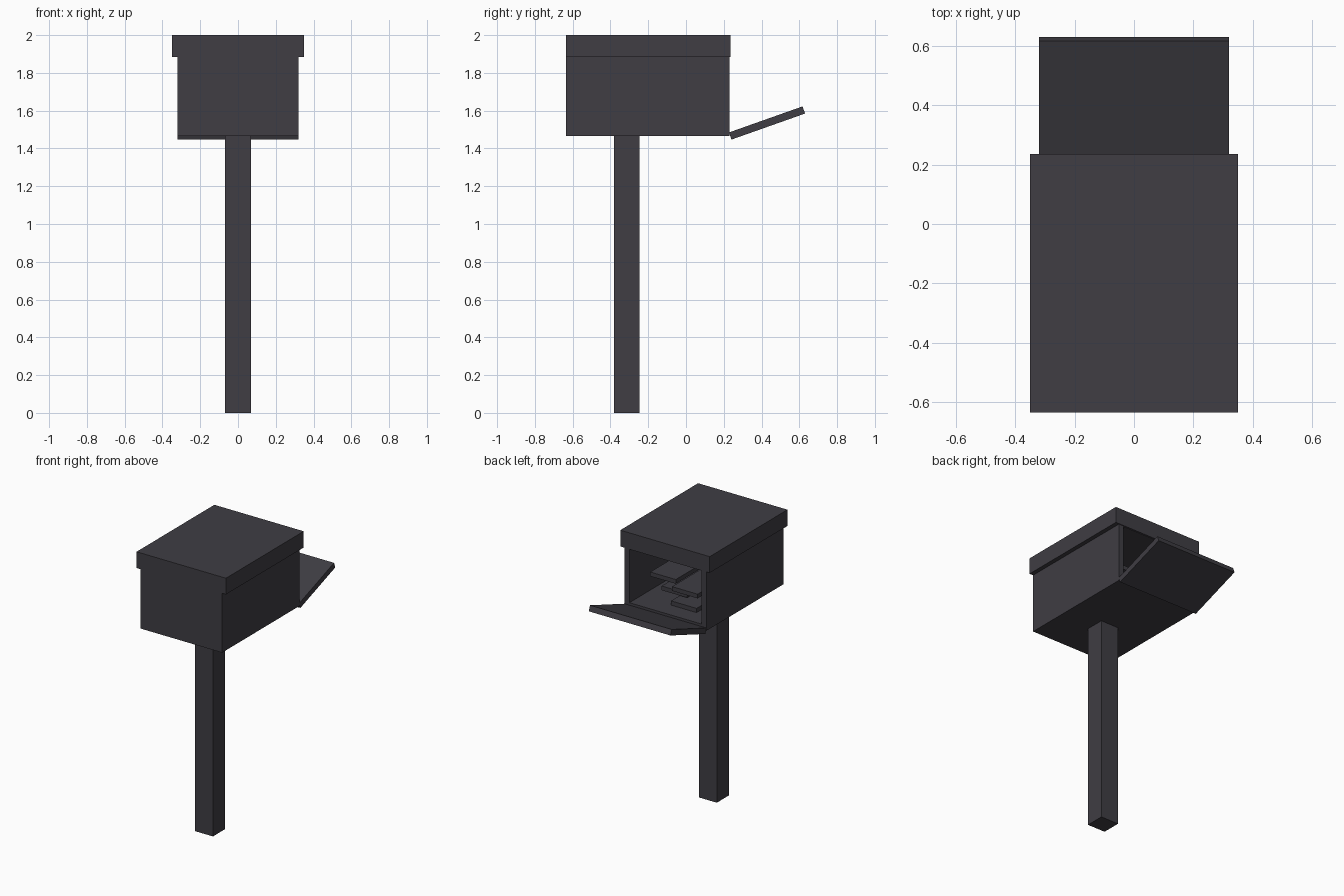
import bpy
import bmesh
from mathutils import Matrix, Vector
from math import atan2

cube = bpy.data.objects.get("Cube")
if cube:
    bpy.data.objects.remove(cube, do_unlink=True)

charcoal = bpy.data.materials.new("charcoal")
charcoal.use_nodes = True
colour = (0.05, 0.047, 0.057, 1)
charcoal.diffuse_color = colour
charcoal.node_tree.nodes["Principled BSDF"].inputs["Base Color"].default_value = colour


def finish(name, bm):
    bmesh.ops.recalc_face_normals(bm, faces=bm.faces)
    mesh = bpy.data.meshes.new(name)
    bm.to_mesh(mesh)
    bm.free()
    mesh.materials.append(charcoal)
    obj = bpy.data.objects.new(name, mesh)
    bpy.context.collection.objects.link(obj)
    return obj


def box_mesh(x, y, z):
    """Block spanning the given (low, high) ranges."""
    bm = bmesh.new()
    spans = (x, y, z)
    centre = Vector([(a + b) / 2 for a, b in spans])
    size = Vector([b - a for a, b in spans])
    bmesh.ops.create_cube(bm, size=1, matrix=Matrix.Translation(centre) @ Matrix.Diagonal(size).to_4x4())
    return bm


def box(name, x, y, z):
    return finish(name, box_mesh(x, y, z))


FRONT, BACK = -0.635, 0.235
BASE, RIM, TOP = 1.465, 1.885, 2.0
HALF, WALL = 0.32, 0.038

# Post and lid
box("post", (-0.07, 0.07), (-0.38, -0.245), (0, BASE))
box("lid", (-0.35, 0.35), (FRONT, BACK), (RIM, TOP))

# Hollow body, with the open end inset and pushed inwards
body = box_mesh((-HALF, HALF), (FRONT, BACK - 0.005), (BASE, RIM))
body.normal_update()
opening = max(body.faces, key=lambda f: f.normal.y)
bmesh.ops.inset_region(body, faces=[opening], thickness=WALL, use_even_offset=True)
# Raise the opening to the underside of the lid
for v in opening.verts:
    if v.co.z > 1.7:
        v.co.z = RIM - 0.004
hole = bmesh.ops.extrude_discrete_faces(body, faces=[opening])["faces"][0]
bmesh.ops.translate(body, verts=hole.verts, vec=(0, FRONT + WALL - BACK, 0))
finish("body", body)

# Door, hinged open at the bottom of the open end
door = box("door", (-HALF, HALF), (0, 0.413), (0, 0.04))
door.location = (0, 0.241, 1.447)
door.rotation_euler.x = atan2(0.138, 0.39)

# Loose stack of letters inside
for i, (x, y, z) in enumerate([(-0.06, -0.06, 1.505), (0.07, -0.14, 1.545),
                               (-0.04, -0.1, 1.585), (0.11, -0.07, 1.66)]):
    box(f"letter_{i + 1}", (x - 0.1, x + 0.1), (y - 0.17, y + 0.17), (z, z + 0.03))
